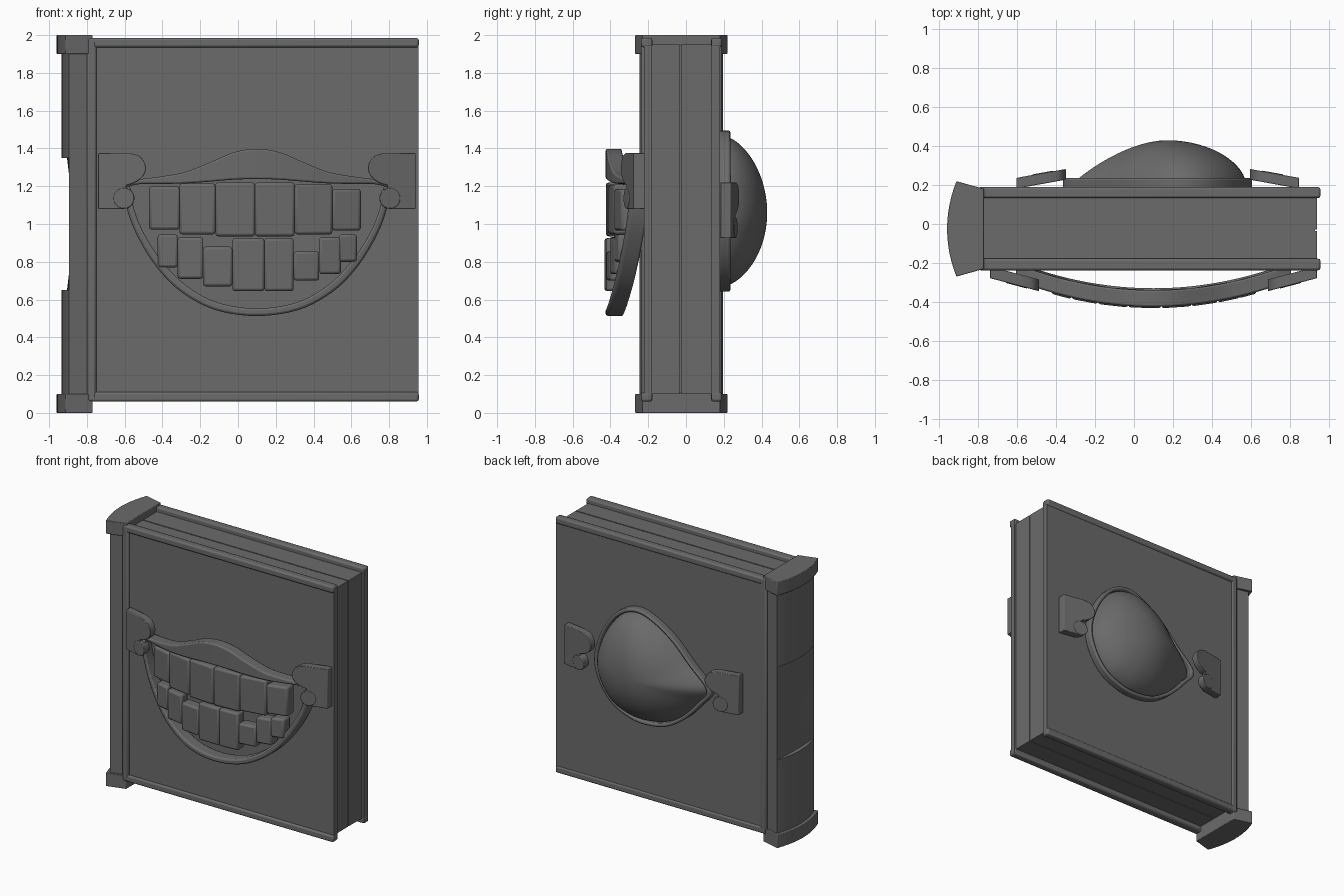
import bpy, bmesh, math

if "Cube" in bpy.data.objects:
    bpy.data.objects.remove(bpy.data.objects["Cube"])

# dark grey for the whole book
dark = bpy.data.materials.new("dark_grey")
dark.diffuse_color = (.145, .145, .145, 1)
dark.use_nodes = True
dark.node_tree.nodes["Principled BSDF"].inputs["Base Color"].default_value = dark.diffuse_color

def make(name, verts, faces, bevel=0, angle=35, seg=2):
    bm = bmesh.new()
    vs = [bm.verts.new(v) for v in verts]
    for f in faces:
        bm.faces.new([vs[i] for i in f])
    bmesh.ops.recalc_face_normals(bm, faces=bm.faces)
    me = bpy.data.meshes.new(name)
    bm.to_mesh(me)
    bm.free()
    me.materials.append(dark)
    ob = bpy.data.objects.new(name, me)
    bpy.context.collection.objects.link(ob)
    bpy.ops.object.select_all(action='DESELECT')
    ob.select_set(True)
    bpy.context.view_layer.objects.active = ob
    bpy.ops.object.shade_smooth_by_angle(angle=math.radians(angle))
    if bevel:
        m = ob.modifiers.new("bevel", 'BEVEL')
        m.width, m.segments = bevel, seg
        m.limit_method, m.angle_limit = 'ANGLE', math.radians(40)
    return ob

def loft(name, rings, bevel=0, closed=False, caps=True):
    """Skin a list of equal-length rings; optionally close the loop."""
    n, k = len(rings[0]), len(rings)
    verts = [v for r in rings for v in r]
    faces = []
    for i in range(k if closed else k - 1):
        a, b = i * n, (i + 1) % k * n
        faces += [(a + j, a + (j + 1) % n, b + (j + 1) % n, b + j) for j in range(n)]
    if caps and not closed:
        faces += [tuple(range(n)), tuple(range((k - 1) * n, k * n))]
    return make(name, verts, faces, bevel)

def box(name, x0, x1, y0, y1, z0, z1, bevel=0):
    rings = [[(x0, y0, z), (x1, y0, z), (x1, y1, z), (x0, y1, z)] for z in (z0, z1)]
    return loft(name, rings, bevel)

def smooth(pts, closed=False, n=5):
    """Catmull-Rom interpolation of 2D points."""
    k, out = len(pts), []
    def get(i):
        return pts[i % k] if closed else pts[max(0, min(k - 1, i))]
    for i in range(k if closed else k - 1):
        p0, p1, p2, p3 = (get(i + d) for d in (-1, 0, 1, 2))
        for s in range(n):
            t = s / n
            out.append(tuple(0.5 * (2 * b + (c - a) * t + (2 * a - 5 * b + 4 * c - d) * t * t
                       + (3 * b - a - 3 * c + d) * t ** 3) for a, b, c, d in zip(p0, p1, p2, p3)))
    return out if closed else out + [pts[-1]]

def band(name, outer, inner, yf, depth, bevel, closed=False):
    """Strip between two x-z curves, with depth along y."""
    rings = []
    for (xo, zo), (xi, zi) in zip(outer, inner):
        yo, yi = yf(xo), yf(xi)
        rings.append([(xo, yo, zo), (xi, yi, zi), (xi, yi + depth, zi), (xo, yo + depth, zo)])
    return loft(name, rings, bevel, closed)

# ---- covers, rolled edges and page blocks
for side, y0, y1, r0, r1 in (("front", -.222, -.18, -.238, -.178), ("back", .135, .18, .133, .19)):
    box(side + "_cover", -.79, .955, y0, y1, .07, 1.975)
    box(side + "_top_edge", -.77, .957, r0, r1, 1.935, 1.985, .012)
    box(side + "_bottom_edge", -.77, .957, r0, r1, .06, .11, .012)
    box(side + "_hinge_edge", -.80, -.75, r0, r1, .06, 1.985, .012)
box("pages_front", -.80, .94, -.19, -.035, .10, 1.95)
box("pages_back", -.80, .94, -.027, .14, .10, 1.95)
box("pages_core", -.80, .93, -.04, -.02, .105, 1.945)

# ---- spine whose middle is hollowed between its side edges, and its end caps
def spine_ring(z, half_in, half_out, xe, bulge, yc=-.025):
    arc = [(xe - bulge * (1 - (i / 6) ** 2), yc + half_out * i / 6, z) for i in range(6, -7, -1)]
    return [(-.77, yc - half_in, z), (-.77, yc + half_in, z)] + arc

spine = []
for z, d in ((.09, 0), (.65, 0), (.652, .03), (.76, .043), (.88, .052), (1, .055),
             (1.12, .052), (1.24, .043), (1.348, .03), (1.35, 0), (1.91, 0)):
    spine.append(spine_ring(z, .19, .222, -.895, .04 - d))
loft("spine", spine)
for name, z0, z1 in (("spine_cap_bottom", 0, .1), ("spine_cap_top", 1.9, 2)):
    loft(name, [spine_ring(z, .205, .245, -.912, .048) for z in (z0, z1)], .004)

# ---- scrolled corner plates for the mouth (front) and the eye (back)
straight = [(-.605, 1.08), (-.74, 1.08), (-.74, 1.375), (-.57, 1.375)]
upper_lobe = smooth([(-.57, 1.375), (-.515, 1.355), (-.487, 1.30), (-.505, 1.25), (-.55, 1.218), (-.592, 1.205)])
lower_lobe = smooth([(-.592, 1.19), (-.562, 1.175), (-.548, 1.137), (-.563, 1.1), (-.605, 1.08)])
outline = straight + upper_lobe[1:] + lower_lobe[:-1]

def plate(name, pts, mirror, dx, dz, y, slope, depth, cx):
    rings = []
    for dep in (0, depth):
        ring = []
        for x, z in pts:
            px = x + dx
            ring.append((2 * cx - px if mirror else px, y + slope * (x + .74) + dep, z + dz))
        rings.append(ring)
    return loft(name, rings, .004)

def disc(x, z, r):
    return [(x + r * math.cos(i * math.pi / 12), z + r * math.sin(i * math.pi / 12)) for i in range(24)]

for m, tag in ((False, "left"), (True, "right")):
    plate("mouth_plate_" + tag, outline, m, 0, 0, -.278, -.265, .06, .1)
    plate("mouth_scroll_" + tag, disc(-.604, 1.136, .055), m, 0, 0, -.281, -.265, .05, .1)
    plate("eye_plate_" + tag, outline, m, .137, -.155, .237, .18, -.055, .1225)
    plate("eye_scroll_" + tag, disc(-.604, 1.136, .055), m, .137, -.155, .24, .18, -.05, .1225)

# ---- lips, bowed forward along an arc
def bow(x):
    return -.425 + .27 * (x - .1) ** 2

def mirrored(half):
    return smooth(half + [(.2 - x, z) for x, z in half[-2::-1]])

band("upper_lip",
     mirrored([(-.61, 1.21), (-.53, 1.235), (-.42, 1.25), (-.28, 1.275), (-.14, 1.33), (-.02, 1.38), (.1, 1.398)]),
     mirrored([(-.60, 1.19), (-.53, 1.21), (-.42, 1.212), (-.28, 1.215), (-.14, 1.225), (-.02, 1.235), (.1, 1.238)]),
     bow, .085, .01)
band("lower_lip",
     mirrored([(-.605, 1.2), (-.585, 1.07), (-.53, .93), (-.43, .77), (-.3, .64), (-.12, .545), (.1, .513)]),
     mirrored([(-.57, 1.2), (-.55, 1.08), (-.495, .945), (-.40, .80), (-.275, .675), (-.11, .585), (.1, .553)]),
     bow, .095, .012)

# ---- teeth: (x0, x1, z0, z1)
upper = [(-.47, -.31, .97, 1.2), (-.31, -.12, .945, 1.215), (-.12, .09, .935, 1.22),
         (.09, .30, .935, 1.22), (.30, .50, .945, 1.21), (.50, .65, .965, 1.185)]
lower = [(-.425, -.32, .77, .945), (-.32, -.185, .71, .93), (-.185, -.03, .67, .88), (-.03, .14, .645, .925),
         (.14, .295, .645, .925), (.295, .43, .70, .855), (.43, .545, .735, .93), (.535, .63, .80, .945)]
for row, teeth, dy in (("upper", upper, 0), ("lower", lower, -.008)):
    for i, (x0, x1, z0, z1) in enumerate(teeth):
        rings = []
        for z in (z0, z1):
            a, b = bow(x0) + dy, bow(x1) + dy
            rings.append([(x0, a, z), (x1, b, z), (x1, b + .085, z), (x0, a + .085, z)])
        loft(f"{row}_tooth_{i + 1}", rings, .014)

# ---- eye on the back: teardrop rim and domed ball
cx, cz = .17, 1.06
eye = smooth([(-.365, 1.035), (-.21, 1.195), (-.06, 1.345), (.1, 1.45), (.25, 1.495), (.4, 1.44), (.53, 1.28),
              (.605, 1.06), (.57, .88), (.46, .73), (.3, .655), (.15, .643), (0, .675), (-.15, .77), (-.285, .91)],
             closed=True)
inset = [(cx + (x - cx) * .935, cz + (z - cz) * .935) for x, z in eye]
band("eye_rim", eye, inset, lambda x: .235, -.06, .01, closed=True)
rings = []
for k in range(17):
    t = math.cos(k / 16.2 * math.pi / 2)
    ring = []
    for x, z in inset:
        dx, dz = x - cx, z - cz
        r = math.hypot(dx, dz)
        s = t * (t + (1 - t) * .39 / r)          # rounder towards the middle
        c = (1 - dx / r) / 2
        ring.append((cx + dx * s, .19 + .24 * (1 - t * t) ** (.52 + .36 * c * c), cz + dz * s))
    rings.append(ring)
loft("eyeball", rings)
